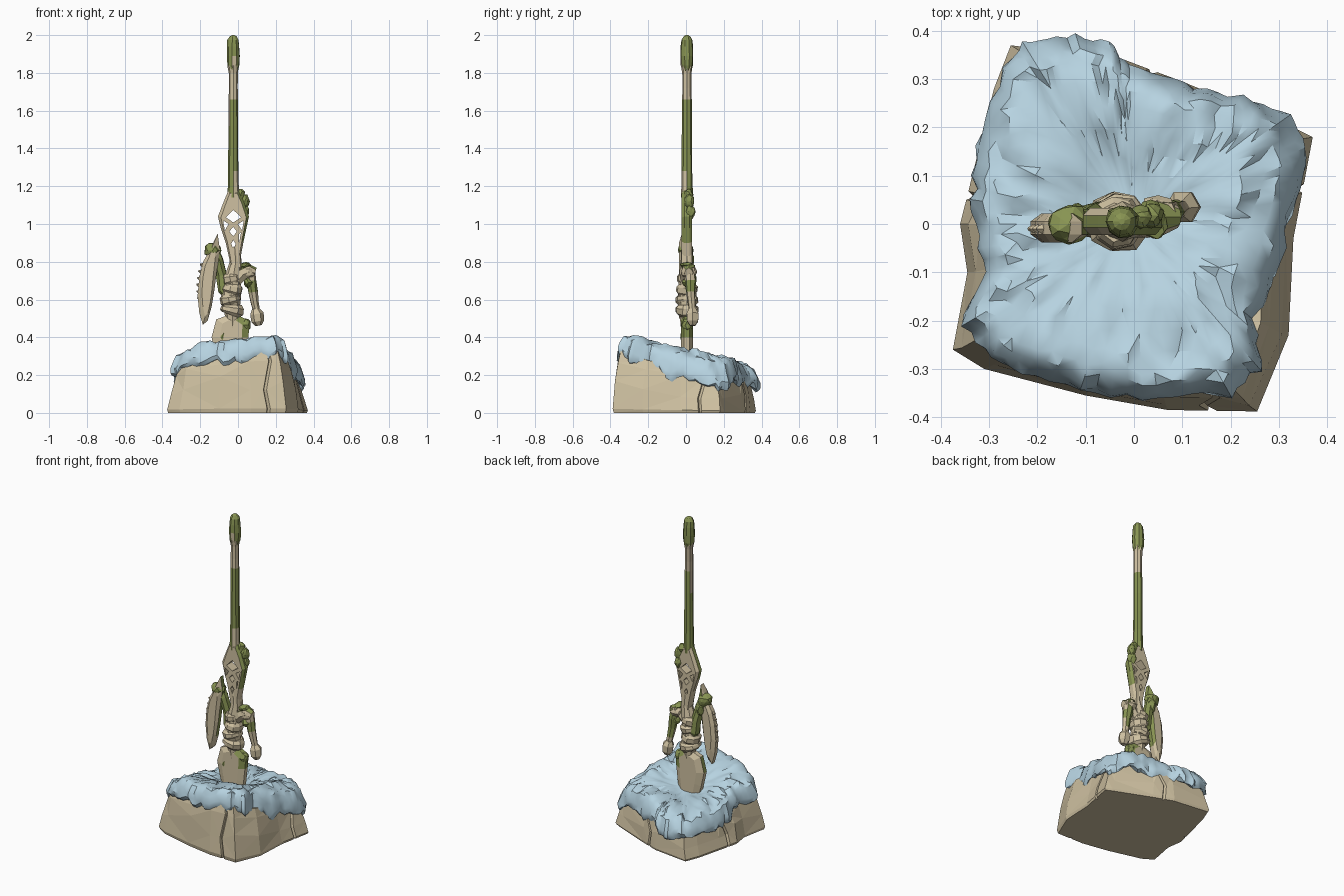
import bpy, bmesh, math, random
from mathutils import Vector, noise

if "Cube" in bpy.data.objects:
    bpy.data.objects.remove(bpy.data.objects["Cube"])

random.seed(4)
CX, CY = -0.025, 0.005          # sword axis


def material(name, rgb):
    m = bpy.data.materials.new(name)
    m.diffuse_color = (*rgb, 1)
    m.use_nodes = True
    m.node_tree.nodes["Principled BSDF"].inputs["Base Color"].default_value = m.diffuse_color
    return m


STONE = material("sandy stone", (0.62, 0.53, 0.355))
SNOW = material("pale snow", (0.47, 0.65, 0.75))
MOSS = material("green moss", (0.245, 0.295, 0.085))
WORN = material("weathered stone", (0.48, 0.40, 0.28))


def finish(name, bm, *mats, rule=None):
    """Turn a bmesh into an object; rule(centre, normal) picks the colour slot."""
    bmesh.ops.recalc_face_normals(bm, faces=bm.faces[:])
    bm.normal_update()
    if rule:
        for f in bm.faces:
            f.material_index = rule(f.calc_center_median(), f.normal)
    me = bpy.data.meshes.new(name)
    bm.to_mesh(me)
    bm.free()
    ob = bpy.data.objects.new(name, me)
    bpy.context.collection.objects.link(ob)
    for m in mats:
        me.materials.append(m)
    return ob


def loft(rings, cap=True, bm=None):
    bm = bm or bmesh.new()
    rows = [[bm.verts.new(p) for p in r] for r in rings]
    n = len(rows[0])
    for a, b in zip(rows, rows[1:]):
        for i in range(n):
            j = (i + 1) % n
            bm.faces.new((a[i], a[j], b[j], b[i]))
    if cap:
        bm.faces.new(rows[0])
        bm.faces.new(rows[-1])
    return bm


def tube(name, path, mats, sides=7, rule=None, jitter=0.0):
    """Faceted tube through (x, y, z, radius) points."""
    pts = [Vector(p[:3]) for p in path]
    rings = []
    for i, p in enumerate(pts):
        t = (pts[min(i + 1, len(pts) - 1)] - pts[max(i - 1, 0)]).normalized()
        u = t.cross(Vector((0, 1, 0))).normalized()
        v = t.cross(u)
        ring = []
        for k in range(sides):
            a = math.tau * k / sides
            r = path[i][3] * (1 + random.uniform(-jitter, jitter))
            ring.append(p + r * (u * math.cos(a) + v * math.sin(a)))
        rings.append(ring)
    return finish(name, loft(rings), *mats, rule=rule)


def plate(name, outline, depth, mats, rule=None, bevel=0.75, y=CY):
    """Chamfered plate from an (x, z) outline."""
    cx = sum(p[0] for p in outline) / len(outline)
    cz = sum(p[1] for p in outline) / len(outline)
    rings = []
    for d, s in ((-1, bevel), (-0.45, 1), (0.45, 1), (1, bevel)):
        rings.append([(cx + (px - cx) * s, y + d * depth, cz + (pz - cz) * (s + 1) / 2)
                      for px, pz in outline])
    return finish(name, loft(rings), *mats, rule=rule)


def clump(name, x, y, z, sx, sy, sz, mat=MOSS):
    """Lumpy faceted blob."""
    bm = bmesh.new()
    bmesh.ops.create_icosphere(bm, subdivisions=2, radius=1)
    for v in bm.verts:
        k = random.uniform(0.82, 1.1)
        v.co = Vector((x + v.co.x * sx * k, y + v.co.y * sy * k, z + v.co.z * sz * k))
    return finish(name, bm, mat)


# Heights of the snow edge and the snow surface
def drop(x):
    return 0.5 * max(0, x - 0.2) + 0.25 * max(0, -x - 0.2)


def z_low(x, y):
    return 0.23 - 0.18 * y + 0.05 * x - drop(x)


def z_top(x, y):
    pit = 0.06 * math.exp(-((x - CX) ** 2 + (y - 0.03) ** 2) / 0.02)
    return 0.328 - 0.21 * y + 0.08 * x - drop(x) - pit


# Boulder: irregular footprint with a few crooked cracks, tapering to a slanted top
base = [(-.375, -.26), (-.31, -.30), (-.1, -.355), (.07, -.385), (.255, -.388), (.32, -.23),
        (.33, -.03), (.37, .18), (.33, .20), (.1, .295), (-.02, .34), (-.255, .37),
        (-.29, .28), (-.33, .12), (-.36, 0), (-.345, -.1)]
cracked = {3, 6, 9, 13}
foot = []
for i, p in enumerate(base):
    a, b = Vector(p), Vector(base[(i + 1) % len(base)])
    foot.append((a, 1, 0))
    if i in cracked:
        m, d = (a + b) / 2, (b - a).normalized() * 0.009
        foot += [(m - d, 1, 1), (m, 0.96, 1), (m + d, 1, 1)]
rings = []
for h, sx, sy, j in ((0, .985, .985, 0), (.07, 1, 1, 0), (.48, .945, .98, .012),
                     (.80, .88, .93, .008), (1, .82, .89, .004)):
    ring, dh = [], 0
    for p, s, crack in foot:
        if not crack:
            dh = random.uniform(-.13, .13) * (.3 < h < .6) + random.uniform(-.05, .05) * (.6 < h < .9)
            k = 1 + random.uniform(-j, j)
        x, y, hh = p.x * sx * k * s, p.y * sy * k * s, h + dh
        if crack:
            x += 0.035 * math.sin(h * 6 + p.y * 9) * h * (abs(p.y) > .25)
            y += 0.035 * math.sin(h * 6 + p.x * 9) * h * (abs(p.y) <= .25)
        ring.append((x, y, hh * (z_low(x, y) + 0.03)))
    rings.append(ring)
bm = loft(rings, cap=False)
corners, n = bm.verts[:], len(foot)
bm.faces.new(corners[:n])
peak, top = bm.verts.new((CX, 0, 0.235)), corners[-n:]
for i in range(n):
    bm.faces.new((top[i], top[(i + 1) % n], peak))
bmesh.ops.triangulate(bm, faces=[f for f in bm.faces if len(f.verts) == 4])
finish("boulder", bm, STONE)

# Snow cap draped over the boulder
edge = [(.36, .14), (.33, .21), (.27, .25), (.17, .27), (.08, .295), (-.01, .33), (-.05, .37),
        (-.12, .39), (-.2, .385), (-.25, .35), (-.31, .22), (-.335, .1), (-.33, 0), (-.31, -.1),
        (-.355, -.21), (-.3, -.28), (-.2, -.31), (-.08, -.35), (.05, -.362), (.2, -.355),
        (.26, -.3), (.25, -.2), (.30, -.08), (.33, .05)]
rim = []
for i, p in enumerate(edge):
    for k in range(4):
        q = Vector(p).lerp(Vector(edge[(i + 1) % len(edge)]), k / 4)
        rim.append((q * (1 + random.uniform(-.022, .022)), random.uniform(-.018, .012)))
rings = []
for t, lvl in ((.08, 1), (.22, 1), (.36, 1), (.5, 1), (.63, 1), (.75, 1), (.85, 1), (.92, .9),
               (.965, .62), (1, .28), (1, .02), (.965, -.18), (.84, -.1)):
    ring = []
    for q, dz in rim:
        x, y = q * t
        z = z_low(x, y) * (1 - lvl) + z_top(x, y) * lvl
        bump = noise.noise(Vector((x * 10, y * 10, 3))) * 0.024 + \
            noise.noise(Vector((x * 26, y * 26, 7))) * 0.022 + random.uniform(-.004, .004) * t
        drape = noise.noise(Vector((x * 12, y * 12, 9))) * 0.05 + dz
        ripple = 1 + noise.noise(Vector((x * 20, y * 20, lvl * 3))) * .03 * (t > .6)
        ring.append((x * ripple, y * ripple,
                     z + bump * max(lvl, .2) * min(1, t * 1.6) + drape * (1 - max(lvl, 0))))
    rings.append(ring)
bm = loft(rings)
bmesh.ops.triangulate(bm, faces=[f for f in bm.faces if len(f.verts) == 4])
snow = finish("snow_cap", bm, SNOW)
bpy.context.view_layer.objects.active = snow
snow.select_set(True)
bpy.ops.object.shade_smooth_by_angle(angle=math.radians(35))
snow.select_set(False)

# Blade stub sunk in the snow, mossy on one shoulder
plate("blade", [(-.06, .515), (-.115, .495), (-.14, .40), (-.12, .31), (-.095, .22), (.03, .22),
                (.045, .31), (.055, .40), (.062, .485), (.005, .515)], 0.032, (STONE, MOSS),
      rule=lambda c, n: int((c.x > 0.01 and c.z > .38) or (c.x < -.12 and c.z > .43)), bevel=0.6)
clump("blade_moss_right", .038, CY, .465, .03, .033, .035)
clump("blade_moss_left", -.085, CY - .016, .40, .03, .018, .045)

# Neck and thick ribbed collar
tube("collar_core", [(-.028, CY, .44, .03), (-.03, CY, .53, .040), (-.037, CY, .62, .050),
                     (-.025, CY, .72, .044), (-.012, CY, .80, .032), (-.018, CY, .88, .028)],
     (STONE,), sides=8, jitter=.06)
for i, (x, z, r) in enumerate([(-.034, .545, .064), (-.036, .60, .058), (-.034, .655, .056),
                               (-.030, .71, .052)]):
    tilt = 0.005 * (-1) ** i
    tube(f"collar_rib_{i + 1}", [(x - tilt, CY, z - .026, r * .78), (x, CY, z - .012, r),
                                 (x + tilt, CY, z + .012, r), (x + tilt, CY, z + .026, r * .78)],
         (STONE,), sides=9, jitter=.08)

# Open diamond cage below the grip, with holes cut through
cage = plate("cage", [(-.05, 1.18), (-.075, 1.12), (-.106, 1.04), (-.092, .98), (-.065, .90),
                      (-.047, .82), (-.035, .75), (.02, .75), (.015, .83), (.028, .90),
                      (.045, .98), (.058, 1.04), (.03, 1.12), (.0, 1.18)], 0.028, (STONE, MOSS),
             rule=lambda c, n: int(n.x > .25 and c.z > .93 or n.x < -.9 and c.z > 1.0), bevel=0.82)
holes = [[(-.064, 1.035), (-.025, 1.075), (.016, 1.035), (-.025, 1.008)],
         [(.0, 1.0), (.03, 1.018), (.022, .965)],
         [(-.05, 1.0), (-.078, 1.018), (-.07, .965)],
         [(-.025, .985), (-.006, .96), (-.025, .935), (-.046, .96)],
         [(.004, .945), (.016, .955), (.006, .90)],
         [(-.025, .915), (-.012, .895), (-.024, .865), (-.036, .895)]]
cut = bmesh.new()
for h in holes:
    loft([[(x, y, z) for x, z in h] for y in (-.1, .1)], bm=cut)
cutter = finish("cage_cutter", cut, STONE)
cutter.hide_render = True
mod = cage.modifiers.new("holes", "BOOLEAN")
mod.operation, mod.object, mod.solver = "DIFFERENCE", cutter, "EXACT"
for x, y, z, s in ((.036, .018, 1.12, .027), (.034, .022, 1.065, .027), (.014, .014, 1.155, .024)):
    clump("cage_moss", x, y, z, s, s, s * 1.5)

# Long grip, mossy in the middle, and rounded pommel
path = [(CX, CY, z, r) for z, r in ((1.14, .032), (1.2, .029), (1.28, .028), (1.4, .027),
                                    (1.52, .026), (1.66, .025), (1.72, .024), (1.8, .025),
                                    (1.84, .031))]
tube("grip", path, (MOSS, STONE, WORN), sides=8, jitter=.05,
     rule=lambda c, n: (1 if n.y < -.2 or n.x > .3 and n.y > .3 else 2) if c.z > 1.66 else
     (1 if c.z < 1.28 and n.x > -.3 and n.y < .3 else (2 if n.x < -.8 and c.z > 1.5 else 0)))
tube("pommel", [(CX, CY, z, r) for z, r in ((1.81, .024), (1.84, .033), (1.89, .035), (1.94, .034),
                                            (1.975, .03), (1.993, .018), (2.0, .006))],
     (MOSS, STONE), sides=9, jitter=.07,
     rule=lambda c, n: int(n.y < -.7 and n.x > 0 and c.z < 1.89))

# Left guard: serrated crescent with a spike, hung from a mossy arm
plate("crescent_guard", [(-.108, .95), (-.150, .86), (-.185, .80), (-.205, .72), (-.214, .62),
                         (-.205, .53), (-.186, .465), (-.16, .49), (-.14, .56), (-.125, .65),
                         (-.112, .75), (-.095, .86)], 0.030, (STONE, MOSS),
      rule=lambda c, n: int(n.x > .4 and n.y > -.2 and c.z > .6), bevel=.6, y=-.008)
for i in range(8):
    a = i / 7
    x, z = -.192 - .018 * math.sin(a * math.pi), .78 - .25 * a
    tube("crescent_tooth", [(x + .012, -.01, z, .016), (x - .010, -.01, z + .008, .003)],
         (STONE,), sides=4)
tube("left_arm", [(-.045, CY, .61, .024), (-.076, CY + .01, .65, .030), (-.085, CY + .01, .73, .030),
                  (-.105, CY, .81, .028), (-.13, CY, .86, .03)], (MOSS,), jitter=.15)
clump("left_arm_moss", -.135, 0, .86, .046, .042, .042)
clump("left_spike_moss", -.115, .012, .80, .03, .034, .05)

# Right guard: knotted shoulder, drooping arm and faceted end knob
tube("right_shoulder", [(-.02, CY, .69, .032), (.02, CY, .735, .034), (.055, CY + .01, .755, .038),
                        (.092, CY + .01, .745, .022)], (STONE, MOSS), jitter=.12,
     rule=lambda c, n: int(n.z > .5))
clump("shoulder_knot", .05, CY + .01, .745, .044, .044, .036, STONE)
tube("right_arm", [(.06, CY + .015, .765, .028), (.07, CY + .02, .70, .030),
                   (.078, CY + .02, .64, .025), (.088, CY + .025, .58, .022),
                   (.10, CY + .03, .53, .018)], (STONE, MOSS), jitter=.12,
     rule=lambda c, n: int(.62 < c.z < .71 or n.y > .7 and c.z > .56))
tube("right_knob", [(.092, CY + .028, .555, .018), (.10, CY + .03, .525, .036),
                    (.105, CY + .03, .485, .034), (.109, CY + .03, .462, .016)], (STONE,), sides=6)
clump("right_arm_moss", .055, CY + .01, .69, .026, .035, .03)
clump("right_shoulder_moss", .04, CY, .782, .030, .04, .016)
